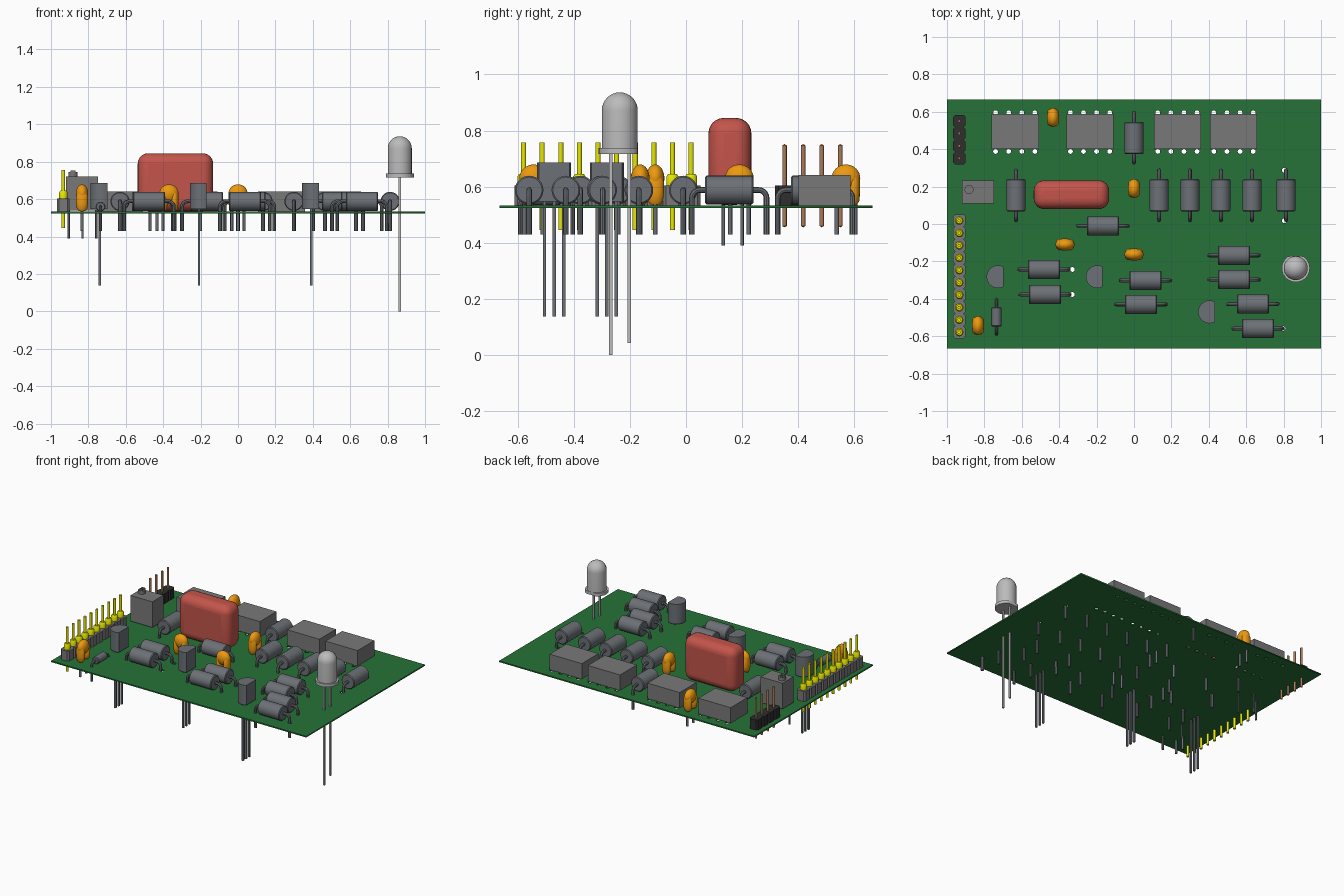
import bpy, bmesh, math
from mathutils import Matrix, Vector

if "Cube" in bpy.data.objects:
    bpy.data.objects.remove(bpy.data.objects["Cube"])

TOP, BOT = 0.533, 0.524   # board surfaces


def mat(name, rgb):
    m = bpy.data.materials.new(name)
    m.diffuse_color = (*rgb, 1)
    m.use_nodes = True
    m.node_tree.nodes["Principled BSDF"].inputs["Base Color"].default_value = m.diffuse_color
    return m


GREEN = mat("board_green", (0.02, 0.17, 0.04))
ORANGE = mat("orange", (0.85, 0.32, 0.005))
RED = mat("red", (0.55, 0.09, 0.07))
YELLOW = mat("yellow", (0.8, 0.8, 0.0))
COPPER = mat("copper", (0.4, 0.2, 0.1))
BLACK = mat("black", (0.03, 0.028, 0.028))
SLATE = mat("slate", (0.15, 0.165, 0.18))
GREY = mat("mid_grey", (0.19, 0.19, 0.19))
SILVER = mat("silver", (0.5, 0.5, 0.5))


def add(name, data, m=None, loc=(0, 0, 0), rot=0):
    ob = bpy.data.objects.new(name, data)
    ob.location, ob.rotation_euler = loc, (0, 0, rot)
    bpy.context.collection.objects.link(ob)
    if m and not data.materials:
        data.materials.append(m)
    return ob


def smooth(ob):
    bpy.ops.object.select_all(action='DESELECT')
    ob.select_set(True)
    bpy.context.view_layer.objects.active = ob
    bpy.ops.object.shade_smooth_by_angle(angle=math.radians(35))


def from_bm(name, bm, m):
    bmesh.ops.recalc_face_normals(bm, faces=bm.faces)
    me = bpy.data.meshes.new(name)
    bm.to_mesh(me)
    bm.free()
    return add(name, me, m)


def box_bm(bm, x0, x1, y0, y1, z0, z1):
    mtx = Matrix.Translation(((x0+x1)/2, (y0+y1)/2, (z0+z1)/2)) @ Matrix.Diagonal((x1-x0, y1-y0, z1-z0, 1))
    bmesh.ops.create_cube(bm, size=1, matrix=mtx)


def box(name, m, *lim):
    bm = bmesh.new()
    box_bm(bm, *lim)
    return from_bm(name, bm, m)


def lathe_bm(bm, prof, mtx=Matrix(), steps=24):
    """Spin (radius, height) profile around local z."""
    vs = [bm.verts.new((r, 0, z)) for r, z in prof]
    es = [bm.edges.new(p) for p in zip(vs, vs[1:])]
    old = set(bm.verts) - set(vs)
    bmesh.ops.spin(bm, geom=vs + es, cent=(0, 0, 0), axis=(0, 0, 1), angle=math.tau, steps=steps)
    new = [v for v in bm.verts if v not in old]
    bmesh.ops.remove_doubles(bm, verts=new, dist=1e-5)
    new = [v for v in bm.verts if v not in old]
    bmesh.ops.transform(bm, matrix=mtx, verts=new)


def baked(name, cu, m):
    """Turn a curve into a mesh object."""
    tmp = bpy.data.objects.new("tmp", cu)
    bpy.context.collection.objects.link(tmp)
    dg = bpy.context.evaluated_depsgraph_get()
    me = bpy.data.meshes.new_from_object(tmp.evaluated_get(dg))
    bpy.data.objects.remove(tmp)
    me.materials.clear()
    return add(name, me, m)


def lead_curve(lines, r):
    cu = bpy.data.curves.new("lead", 'CURVE')
    cu.dimensions, cu.bevel_depth, cu.bevel_resolution, cu.use_fill_caps = '3D', r, 2, True
    for pts in lines:
        s = cu.splines.new('POLY')
        s.points.add(len(pts) - 1)
        for p, c in zip(s.points, pts):
            p.co = (*c, 1)
    return cu


# board outline with drilled holes
ic_x = (-0.635, -0.235, 0.232, 0.532)
holes = [(x + dx, y) for x in ic_x for dx in (-0.105, -0.035, 0.035, 0.105) for y in (0.595, 0.388)]
holes += [(-0.33, -0.243), (-0.33, -0.377), (0.803, 0.288), (0.803, 0.018), (0.797, -0.559)]
cu = bpy.data.curves.new("board", 'CURVE')
cu.dimensions, cu.fill_mode, cu.extrude = '2D', 'BOTH', (TOP - BOT) / 2
loops = [[(-1, -0.665), (1, -0.665), (1, 0.665), (-1, 0.665)]]
loops += [[(x + 0.013*math.cos(a*math.tau/12), y + 0.013*math.sin(a*math.tau/12)) for a in range(12)]
          for x, y in holes]
for lp in loops:
    s = cu.splines.new('POLY')
    s.points.add(len(lp) - 1)
    for p, c in zip(s.points, lp):
        p.co = (*c, 0, 1)
    s.use_cyclic_u = True
baked("circuit_board", cu, GREEN).location.z = (TOP + BOT) / 2

# chip packages
for i, x in enumerate(ic_x):
    box(f"chip_{i}", GREY, x - 0.126, x + 0.126, 0.40, 0.587, TOP, 0.642)


# axial resistors and diode: cylinder body plus bent leads
def axial(name, r, half, reach, lead_r, zc, places):
    bm = bmesh.new()
    c = 0.005
    prof = [(0, -half), (r - c, -half), (r, -half + c), (r, half - c), (r - c, half), (0, half)]
    lathe_bm(bm, prof, Matrix.Rotation(math.pi/2, 4, 'Y'), 28)
    body = from_bm(name + "_body", bm, SLATE)
    smooth(body)
    b = 0.028
    lines = []
    for s in (-1, 1):
        arc = [(s*(reach - b + b*math.sin(t)), 0, -b + b*math.cos(t)) for t in
               [k*math.pi/10 for k in range(6)]]
        lines.append([(s*(half - 0.01), 0, 0)] + arc + [(s*reach, 0, 0.43 - zc)])
    lead = baked(name + "_leads", lead_curve(lines, lead_r), SLATE)
    smooth(lead)
    for i, (x, y, rot) in enumerate(places):
        for ob in (body, lead):
            o = ob if i == 0 else add(f"{ob.name}_{i}", ob.data)
            o.location, o.rotation_euler = (x, y, zc), (0, 0, rot)


V = math.pi / 2
places = [(x, 0.154, V) for x in (-0.631, 0.134, 0.299, 0.465, 0.631, 0.813)] + [(0, 0.46, V)]
places += [(x, y, 0) for x, y in ((-0.166, -0.01), (-0.481, -0.243), (-0.476, -0.377), (0.061, -0.302),
           (0.037, -0.43), (0.535, -0.168), (0.535, -0.297), (0.636, -0.428), (0.663, -0.559))]
axial("resistor", 0.051, 0.086, 0.133, 0.010, 0.588, places)
axial("diode", 0.026, 0.052, 0.093, 0.008, 0.560, [(-0.735, -0.497, V)])

# orange disc capacitors with two coated legs
bm = bmesh.new()
bmesh.ops.create_uvsphere(bm, u_segments=24, v_segments=16, radius=1,
                          matrix=Matrix.Translation((0, 0, 0.63)) @ Matrix.Diagonal((0.051, 0.033, 0.049, 1)))
for s in (-1, 1):
    prof = [(0, 0.535), (0.55, 0.537), (0.9, 0.55), (1, 0.575), (1, 0.62), (0.6, 0.65), (0, 0.655)]
    lathe_bm(bm, prof, Matrix.Translation((s*0.029, 0, 0)) @ Matrix.Diagonal((0.021, 0.031, 1, 1)), 16)
disc = from_bm("disc_capacitor", bm, ORANGE)
smooth(disc)
legs = baked("disc_capacitor_leads", lead_curve([[(s*0.033, 0, 0.43), (s*0.033, 0, 0.56)] for s in (-1, 1)], 0.008), SLATE)
for i, (x, y, rot) in enumerate([(-0.433, 0.57, V), (0, 0.19, V), (-0.369, -0.11, 0),
                                 (0, -0.163, 0), (-0.834, -0.543, V)]):
    for ob in (disc, legs):
        o = ob if i == 0 else add(f"{ob.name}_{i}", ob.data)
        o.location, o.rotation_euler = (x, y, 0), (0, 0, rot)

# red film capacitor
film = box("film_capacitor", RED, -0.536, -0.133, 0.08, 0.233, 0.535, 0.845)
bv = film.modifiers.new("round", 'BEVEL')
bv.width, bv.segments = 0.055, 6
smooth(film)
baked("film_capacitor_leads", lead_curve([[(x, 0.157, 0.43), (x, 0.157, 0.56)] for x in (-0.47, -0.2)], 0.008), SLATE)

# trimmer with slotted screw
box("trimmer_body", GREY, -0.92, -0.749, 0.11, 0.233, 0.54, 0.722)
bm = bmesh.new()
lathe_bm(bm, [(0, 0.715), (0.024, 0.715), (0.024, 0.745), (0, 0.745)], Matrix.Translation((-0.882, 0.184, 0)))
for y0, y1 in ((0.162, 0.179), (0.189, 0.206)):
    box_bm(bm, -0.896, -0.868, y0 + 0.002, y1 - 0.002, 0.74, 0.753)
smooth(from_bm("trimmer_screw", bm, GREY))
baked("trimmer_leads", lead_curve([[(x, y, 0.39), (x, y, 0.56)] for x, y in
      ((-0.905, 0.133), (-0.832, 0.2), (-0.758, 0.133))], 0.006), SLATE)


# pin headers: chamfered block per pin
def header(name, y0, n, block_m, pin_m, collar):
    blocks, pins = bmesh.new(), bmesh.new()
    for i in range(n):
        t = Matrix.Translation((-0.934, y0 - i*0.0663, 0))
        h, c = 0.0332, 0.011
        ring = [(h, h-c), (h-c, h), (c-h, h), (-h, h-c), (-h, c-h), (c-h, -h), (h-c, -h), (h, c-h)]
        f = blocks.faces.new([blocks.verts.new(t @ Vector((x, y, TOP))) for x, y in ring])
        g = bmesh.ops.extrude_face_region(blocks, geom=[f])
        blocks.faces.new(list(reversed(f.verts))) if not f.is_valid else None
        bmesh.ops.translate(blocks, vec=(0, 0, 0.071),
                            verts=[v for v in g["geom"] if isinstance(v, bmesh.types.BMVert)])
        if collar:
            lathe_bm(pins, [(0, 0.445), (0.009, 0.445), (0.009, 0.6), (0.022, 0.603), (0.022, 0.636),
                            (0.016, 0.645), (0.009, 0.645), (0.009, 0.757), (0, 0.757)], t, 16)
        else:
            lathe_bm(pins, [(0, 0.455), (0.008, 0.46), (0.008, 0.747), (0, 0.752)], t, 12)
    from_bm(name + "_blocks", blocks, block_m)
    smooth(from_bm(name + "_pins", pins, pin_m))


header("long_header", 0.018, 10, GREY, YELLOW, True)
header("short_header", 0.55, 4, BLACK, COPPER, False)

# transistors: round back, flat face toward +x, three long leads
for i, (x, y) in enumerate(((-0.727, -0.282), (-0.196, -0.282), (0.404, -0.47))):
    bm = bmesh.new()
    a0 = math.acos(0.028 / 0.061)
    vs = []
    for k in range(25):
        a = a0 + (math.tau - 2*a0) * k / 24
        vs.append(bm.verts.new((x + 0.061*math.cos(a), y + 0.061*math.sin(a), 0.547)))
    f = bm.faces.new(vs)
    g = bmesh.ops.extrude_face_region(bm, geom=[f], use_keep_orig=True)
    bmesh.ops.translate(bm, vec=(0, 0, 0.14), verts=[v for v in g["geom"] if isinstance(v, bmesh.types.BMVert)])
    smooth(from_bm(f"transistor_{i}", bm, SLATE))
    bm = bmesh.new()
    for d in (-0.034, 0, 0.034):
        box_bm(bm, x - 0.018, x - 0.006, y + d - 0.006, y + d + 0.006, 0.137, 0.56)
    from_bm(f"transistor_leads_{i}", bm, SLATE)

# LED with domed lens, flattened rim and uneven leads
bm = bmesh.new()
prof = [(0, 0.716), (0.075, 0.716), (0.075, 0.737), (0.064, 0.737), (0.064, 0.872)]
prof += [(0.064*math.cos(k*math.pi/16), 0.872 + 0.064*math.sin(k*math.pi/16)) for k in range(1, 8)] + [(0, 0.936)]
lathe_bm(bm, prof, steps=32)
for v in bm.verts:
    v.co.y = min(v.co.y, 0.064)
led = from_bm("led_lens", bm, SILVER)
led.location = (0.865, -0.236, 0)
smooth(led)
bm = bmesh.new()
for y, z in ((-0.268, 0), (-0.202, 0.043)):
    box_bm(bm, 0.859, 0.871, y - 0.006, y + 0.006, z, 0.72)
from_bm("led_leads", bm, SILVER)
